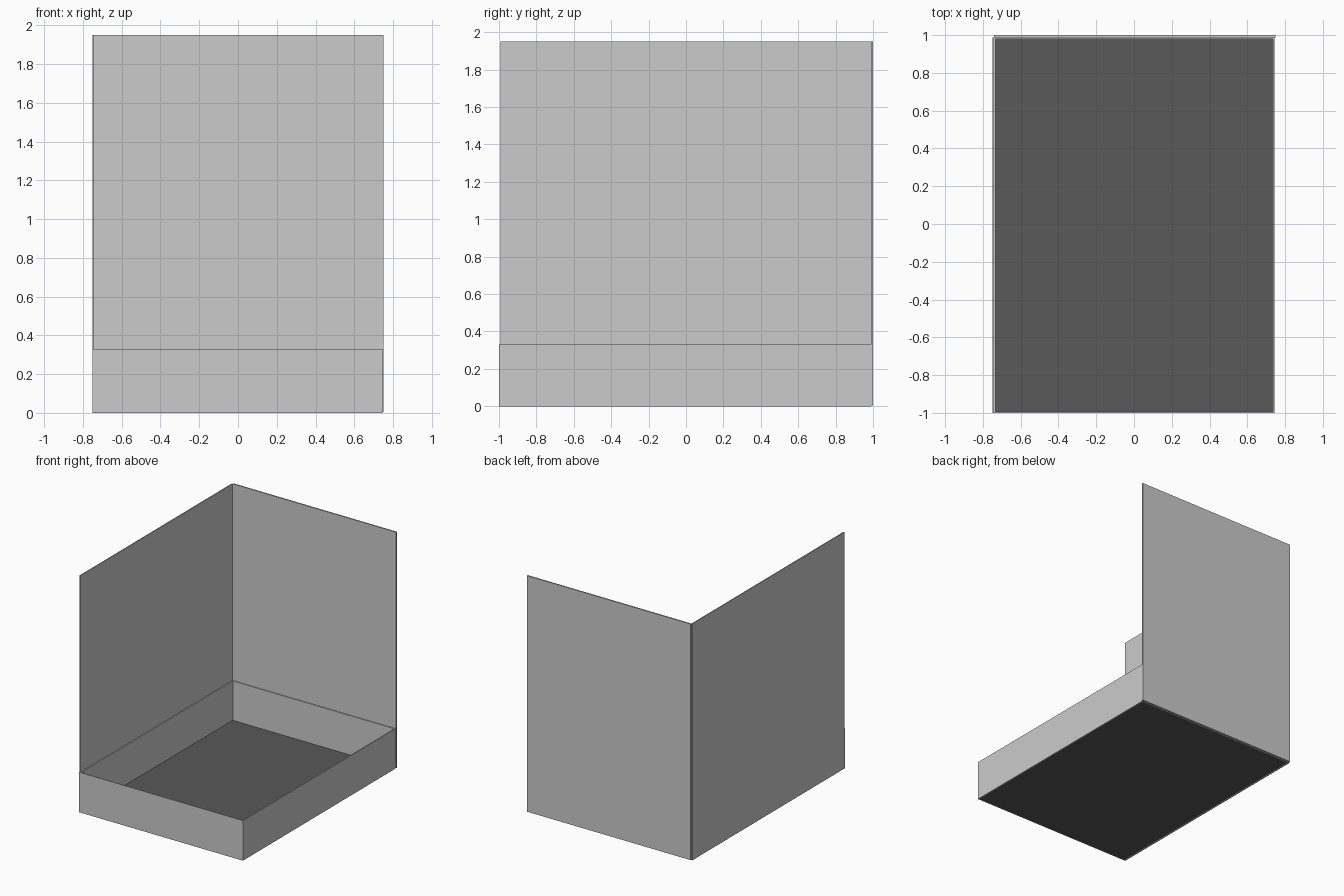
import bpy
import bmesh
from mathutils import Vector

if "Cube" in bpy.data.objects:
    bpy.data.objects.remove(bpy.data.objects["Cube"])


def box(name, lo, hi, material=None):
    """Axis-aligned box between two opposite corners."""
    lo, hi = Vector(lo), Vector(hi)
    bm = bmesh.new()
    bmesh.ops.create_cube(bm, size=1)
    bmesh.ops.scale(bm, vec=hi - lo, verts=bm.verts)
    mesh = bpy.data.meshes.new(name)
    bm.to_mesh(mesh)
    bm.free()
    obj = bpy.data.objects.new(name, mesh)
    obj.location = (lo + hi) / 2
    bpy.context.collection.objects.link(obj)
    if material:
        mesh.materials.append(material)
    return obj


dark = bpy.data.materials.new("dark_floor")
dark.diffuse_color = (0.1, 0.1, 0.1, 1)
dark.use_nodes = True
dark.node_tree.nodes["Principled BSDF"].inputs["Base Color"].default_value = dark.diffuse_color

T = 0.008          # panel thickness
LOW, TALL = 0.33, 1.95
X0, X1 = -0.742, 0.745   # tray extents
Y0, Y1 = -1.0, 0.988

# Dark floor of the tray
box("floor", (X0 + T, Y0 + T, 0), (X1 - T, Y1 - T, 0.006), dark)

# Low rim all the way round
box("front_rim", (-0.75, Y0, 0), (X1, Y0 + T, LOW))
box("back_rim", (X0, Y1 - T, 0), (X1, Y1, LOW))
box("left_rim", (X0, Y0 + T, 0), (X0 + T, Y1 - T, LOW))
box("right_rim", (X1 - T, Y0 + T, 0), (X1, Y1 - T, LOW))

# Two tall walls outside the rim, meeting at the back left corner
box("left_wall", (-0.75, Y0 + T, 0), (X0, Y1, TALL))
box("back_wall", (X0, Y1, 0.004), (0.75, 1.0, TALL))
